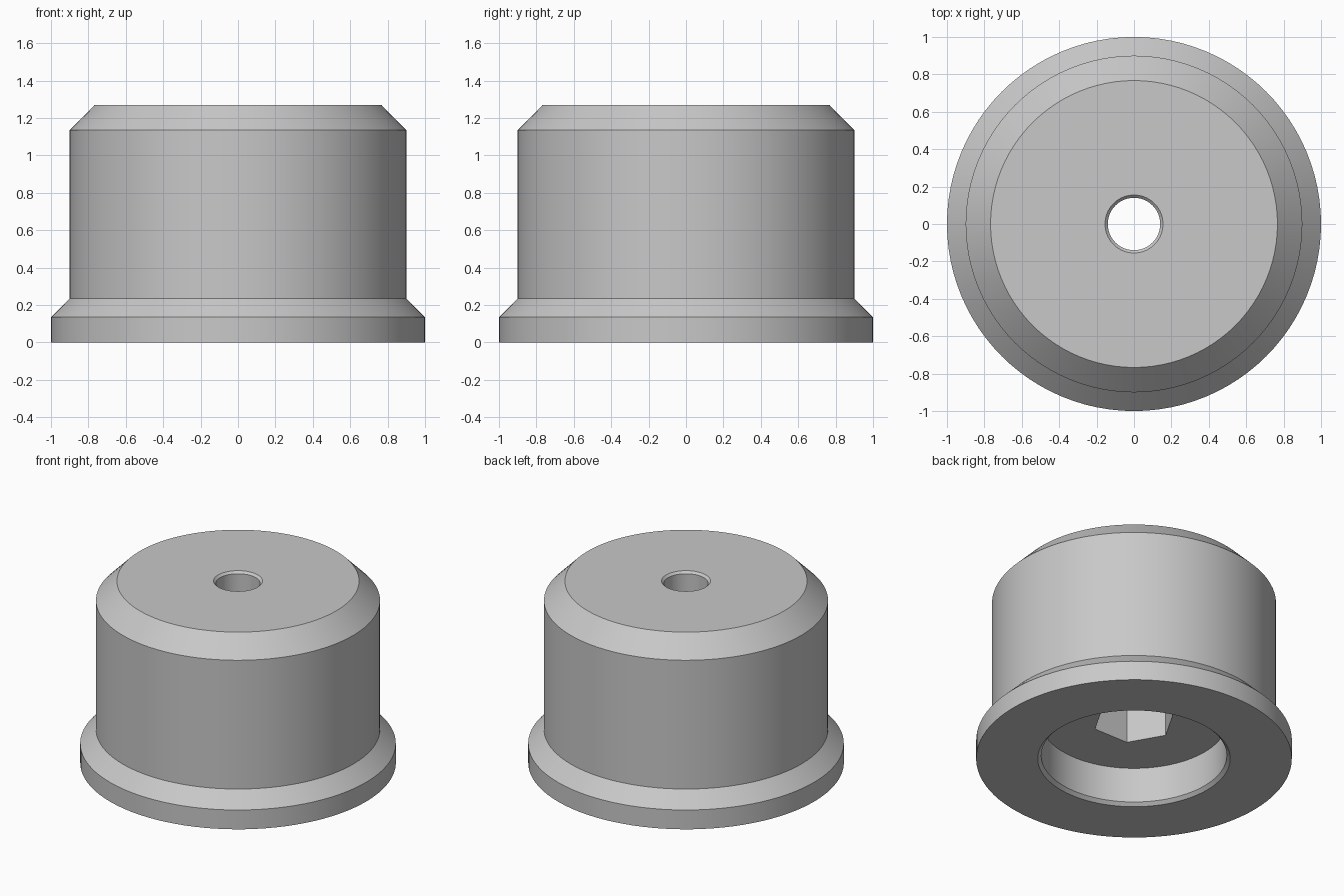
import bpy
import bmesh
import math

if "Cube" in bpy.data.objects:
    bpy.data.objects.remove(bpy.data.objects["Cube"])

SEGMENTS = 96  # multiple of 6, so the hex corners land on ring vertices
HEX_RADIUS = 0.262

grey = bpy.data.materials.new("plain grey")
grey.diffuse_color = (0.58, 0.58, 0.58, 1.0)
grey.use_nodes = True
grey.node_tree.nodes["Principled BSDF"].inputs["Base Color"].default_value = grey.diffuse_color

# Closed section (radius, height, is_hex), from the base rim up and back down the bore
section = [
    (1.00, 0.00, False), (1.00, 0.135, False),    # base flange
    (0.90, 0.235, False), (0.90, 1.135, False),   # flange bevel and body wall
    (0.767, 1.27, False), (0.155, 1.27, False),   # top bevel and top face
    (0.14, 1.255, False), (0.14, 0.57, False),    # bolt hole
    (HEX_RADIUS, 0.57, True), (HEX_RADIUS, 0.268, True),  # hex nut pocket
    (0.588, 0.268, False), (0.588, 0.022, False),  # round recess
    (0.61, 0.00, False),                          # recess bevel
]


def ring_radius(radius, angle, is_hex):
    """Radius of a circle, or of a hexagon with a corner at angle zero."""
    if not is_hex:
        return radius
    offset = angle % (math.pi / 3) - math.pi / 6
    return radius * math.cos(math.pi / 6) / math.cos(offset)


bm = bmesh.new()
rings = []
for radius, z, is_hex in section:
    ring = []
    for i in range(SEGMENTS):
        a = math.tau * i / SEGMENTS
        r = ring_radius(radius, a, is_hex)
        ring.append(bm.verts.new((r * math.cos(a), r * math.sin(a), z)))
    rings.append(ring)

# Join neighbouring rings, the last one back to the first
for k, ring in enumerate(rings):
    nxt = rings[(k + 1) % len(rings)]
    for i in range(SEGMENTS):
        j = (i + 1) % SEGMENTS
        bm.faces.new((ring[i], ring[j], nxt[j], nxt[i]))
bmesh.ops.recalc_face_normals(bm, faces=bm.faces)

mesh = bpy.data.meshes.new("flanged_foot")
bm.to_mesh(mesh)
bm.free()
mesh.materials.append(grey)
foot = bpy.data.objects.new("flanged_foot", mesh)
bpy.context.collection.objects.link(foot)

# Smooth round walls, crisp bevel and hex edges
bpy.context.view_layer.objects.active = foot
foot.select_set(True)
bpy.ops.object.shade_smooth_by_angle(angle=math.radians(25))
